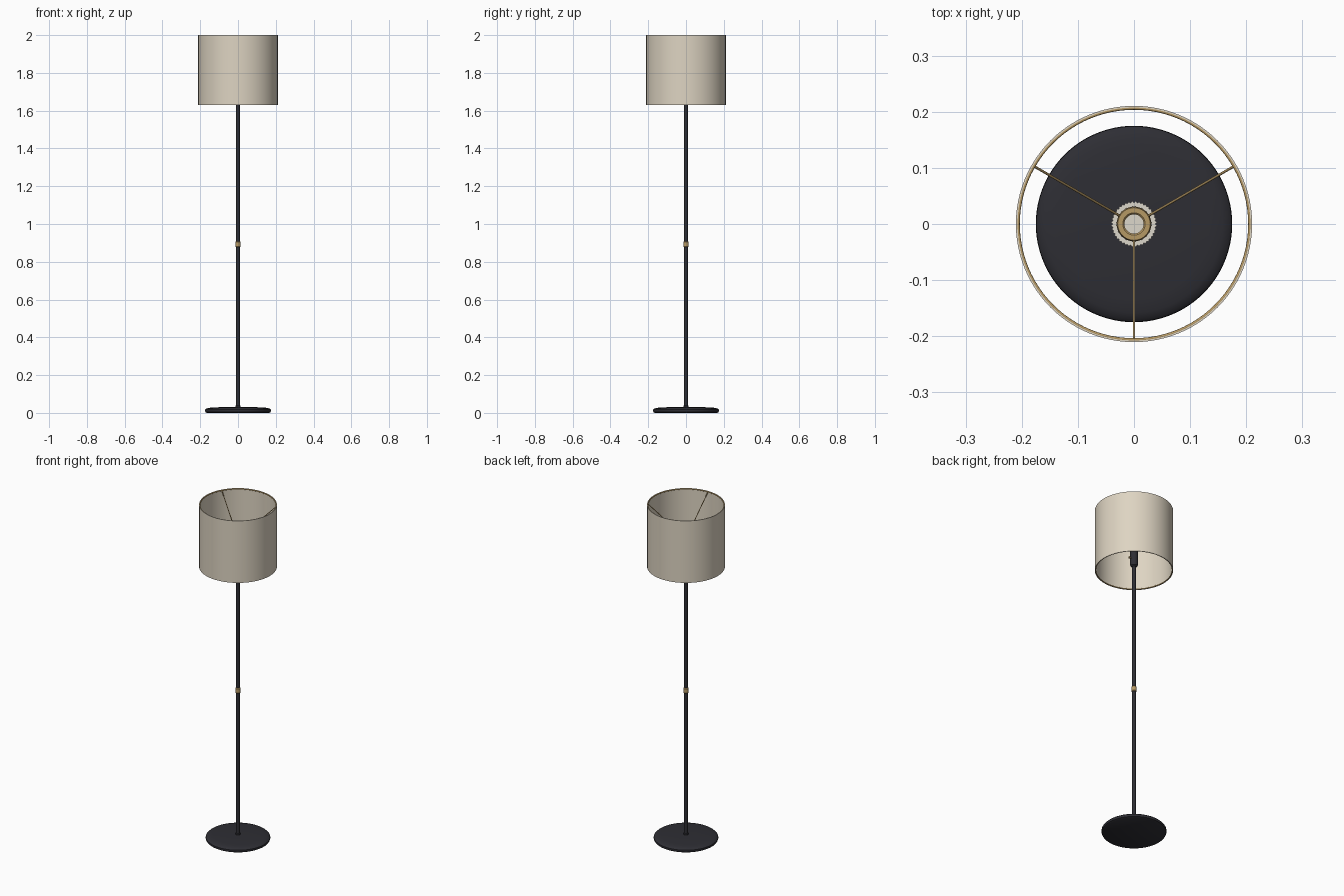
import bpy
import math
from mathutils import Vector

if "Cube" in bpy.data.objects:
    bpy.data.objects.remove(bpy.data.objects["Cube"], do_unlink=True)


def material(name, rgb, metallic=0.0):
    m = bpy.data.materials.new(name)
    m.use_nodes = True
    m.diffuse_color = (*rgb, 1)
    m.node_tree.nodes["Principled BSDF"].inputs["Base Color"].default_value = (*rgb, 1)
    m.node_tree.nodes["Principled BSDF"].inputs["Roughness"].default_value = 0.6
    return m


BLACK = material("matte black", (0.027, 0.027, 0.034))
BRASS = material("brass", (0.47, 0.32, 0.13))
LINEN = material("linen", (0.73, 0.66, 0.54))
CERAMIC = material("ceramic white", (0.72, 0.68, 0.60))


def finish(obj, name, mat):
    obj.name = name
    obj.data.materials.append(mat)
    bpy.ops.object.select_all(action="DESELECT")
    obj.select_set(True)
    bpy.context.view_layer.objects.active = obj
    bpy.ops.object.shade_smooth_by_angle(angle=math.radians(35))
    return obj


def lathe(name, profile, mat, sides=48, closed=False):
    """Spin (radius, z) points round the z axis; open profiles get end caps."""
    verts, faces = [], []
    for r, z in profile:
        for i in range(sides):
            a = math.tau * i / sides
            verts.append((r * math.cos(a), r * math.sin(a), z))
    n = len(profile)
    for j in range(n if closed else n - 1):
        k = (j + 1) % n
        for i in range(sides):
            h = (i + 1) % sides
            faces.append((j * sides + i, j * sides + h, k * sides + h, k * sides + i))
    if not closed:
        faces.append(tuple(reversed(range(sides))))
        faces.append(tuple(range((n - 1) * sides, n * sides)))
    mesh = bpy.data.meshes.new(name)
    mesh.from_pydata(verts, [], faces)
    obj = bpy.data.objects.new(name, mesh)
    bpy.context.collection.objects.link(obj)
    return finish(obj, name, mat)


def rod(name, start, end, radius, mat, sides=16):
    a, b = Vector(start), Vector(end)
    bpy.ops.mesh.primitive_cylinder_add(vertices=sides, radius=radius,
                                        depth=(b - a).length, location=(a + b) / 2)
    obj = bpy.context.object
    obj.rotation_euler = (b - a).to_track_quat("Z", "Y").to_euler()
    return finish(obj, name, mat)


def ring(name, radius, wire, z, mat):
    bpy.ops.mesh.primitive_torus_add(major_radius=radius, minor_radius=wire, major_segments=96,
                                     minor_segments=12, location=(0, 0, z))
    return finish(bpy.context.object, name, mat)


# Weighted base with softly domed edge
lathe("base", [(0.165, 0), (0.172, 0.004), (0.175, 0.011), (0.174, 0.017), (0.169, 0.022),
               (0.158, 0.026), (0.135, 0.029), (0.06, 0.031), (0.015, 0.032)], BLACK, 96)

# Pole in two lengths with a brass coupler
lathe("base_collar", [(0.014, 0.03), (0.014, 0.037), (0.011, 0.04)], BLACK)
rod("lower_pole", (0, 0, 0.03), (0, 0, 0.885), 0.01, BLACK, 32)
rod("upper_pole", (0, 0, 0.90), (0, 0, 1.665), 0.01, BLACK, 32)
lathe("coupler", [(0.012, 0.877), (0.0145, 0.88), (0.0145, 0.905), (0.012, 0.908)], BRASS)

# Lamp holder with switch knob and empty socket
lathe("lamp_holder", [(0.011, 1.652), (0.019, 1.658), (0.021, 1.665), (0.021, 1.79)], BLACK)
rod("switch_stem", (0.018, 0, 1.70), (0.032, 0, 1.70), 0.003, BRASS)
rod("switch_knob", (0.028, 0, 1.70), (0.035, 0, 1.70), 0.006, BRASS)
lathe("socket_liner", [(0.021, 1.785), (0.021, 1.825), (0.017, 1.825), (0.017, 1.80),
                       (0.006, 1.80)], CERAMIC)
rod("socket_contact", (0, 0, 1.798), (0, 0, 1.804), 0.005, BRASS)

# Knurled retaining nut
nut = []
TEETH = 40
for z in (1.79, 1.808):
    for i in range(TEETH * 2):
        a = math.tau * i / (TEETH * 2)
        r = 0.041 if i % 2 else 0.038
        nut.append((r * math.cos(a), r * math.sin(a), z))
count = TEETH * 2
sides = [(i, (i + 1) % count, (i + 1) % count + count, i + count) for i in range(count)]
caps = [tuple(reversed(range(count))), tuple(range(count, count * 2))]
nut_mesh = bpy.data.meshes.new("retaining_nut")
nut_mesh.from_pydata(nut, [], sides + caps)
nut_obj = bpy.data.objects.new("retaining_nut", nut_mesh)
bpy.context.collection.objects.link(nut_obj)
finish(nut_obj, "retaining_nut", CERAMIC)

# Shade carrier: hub washer, three sloping spokes and two wire rings
lathe("carrier_hub", [(0.017, 1.808), (0.03, 1.808), (0.031, 1.818), (0.029, 1.829),
                      (0.02, 1.829), (0.017, 1.826)], BRASS, closed=True)
for k, angle in enumerate((30, 150, 270)):
    c, s = math.cos(math.radians(angle)), math.sin(math.radians(angle))
    rod(f"carrier_spoke_{k + 1}", (0.027 * c, 0.027 * s, 1.823),
        (0.2065 * c, 0.2065 * s, 1.995), 0.0022, BRASS)
ring("top_ring", 0.2065, 0.003, 1.9965, BRASS)
ring("bottom_ring", 0.2065, 0.003, 1.6335, BRASS)

# Open drum shade
lathe("shade", [(0.2075, 1.63), (0.2105, 1.63), (0.2105, 2.0), (0.2075, 2.0)], LINEN, 96, True)
